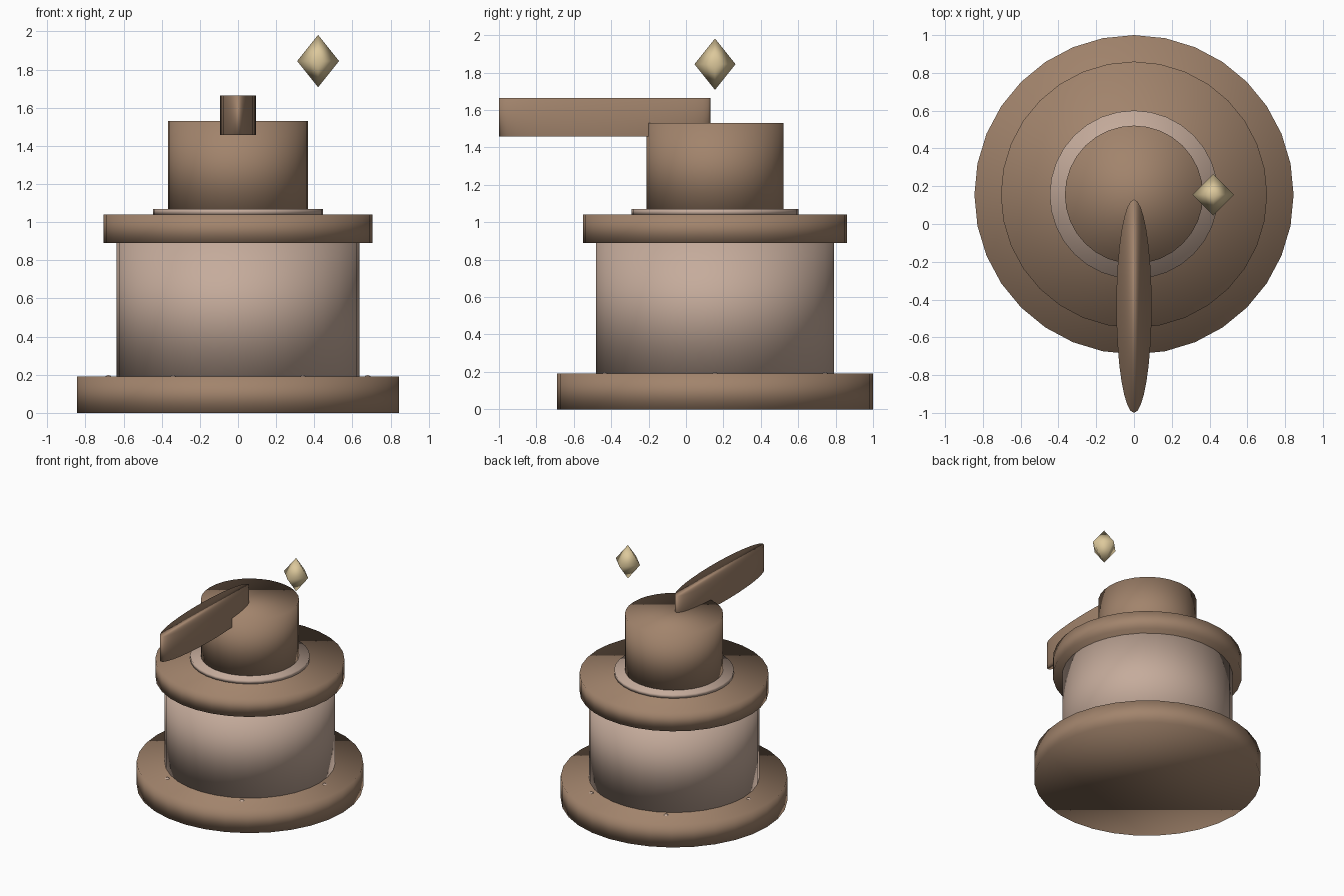
import bpy
import math

cube = bpy.data.objects.get("Cube")
if cube:
    bpy.data.objects.remove(cube, do_unlink=True)

AXIS_Y = 0.155  # centre line of the round body


def material(name, colour):
    mat = bpy.data.materials.new(name)
    mat.use_nodes = True
    mat.diffuse_color = (*colour, 1)
    mat.node_tree.nodes["Principled BSDF"].inputs["Base Color"].default_value = (*colour, 1)
    return mat


brown = material("brown", (0.36, 0.23, 0.15))
pale_metal = material("pale metal", (0.56, 0.41, 0.33))
gold = material("gold", (0.72, 0.58, 0.33))


def finish(name, mat):
    obj = bpy.context.object
    obj.name = name
    obj.data.materials.append(mat)
    bpy.ops.object.shade_smooth()
    return obj


def drum(name, mat, radius, bottom, top, y=AXIS_Y, width=1.0):
    """Upright 32-sided cylinder, optionally narrowed in x."""
    bpy.ops.mesh.primitive_cylinder_add(
        vertices=32, radius=radius, depth=top - bottom, location=(0, y, (bottom + top) / 2))
    bpy.context.object.scale.x = width
    return finish(name, mat)


# Stacked round body
drum("base", brown, 0.845, 0, 0.19)
drum("body", pale_metal, 0.636, 0.19, 0.89)
drum("collar", brown, 0.705, 0.89, 1.04)
drum("neck_ring", pale_metal, 0.446, 1.04, 1.07)
drum("cap", brown, 0.366, 1.04, 1.53)

# Thin oval lever reaching forward
drum("lever", brown, 0.565, 1.457, 1.665, y=-0.435, width=0.165)

# Rivets around the base
for i in range(6):
    a = math.radians(60 * i)
    bpy.ops.mesh.primitive_uv_sphere_add(
        segments=12, ring_count=8, radius=0.022,
        location=(0.68 * math.cos(a), AXIS_Y + 0.68 * math.sin(a), 0.176))
    finish(f"rivet_{i + 1}", pale_metal)

# Floating crystal: two four-sided pyramids sharing a square
bpy.ops.mesh.primitive_uv_sphere_add(
    segments=4, ring_count=2, radius=0.11, location=(0.42, AXIS_Y, 1.845))
bpy.context.object.scale.z = 1.25
# a two-ring sphere cannot be relied on, so the mesh is set directly
crystal = finish("crystal", gold)
mesh = crystal.data
mesh.clear_geometry()
r = 0.11
square = [(r, 0, 0), (0, r, 0), (-r, 0, 0), (0, -r, 0)]
faces = []
for i in range(4):
    j = (i + 1) % 4
    faces += [(i, j, 4), (j, i, 5)]
mesh.from_pydata(square + [(0, 0, r), (0, 0, -r)], [], faces)
mesh.shade_smooth()
